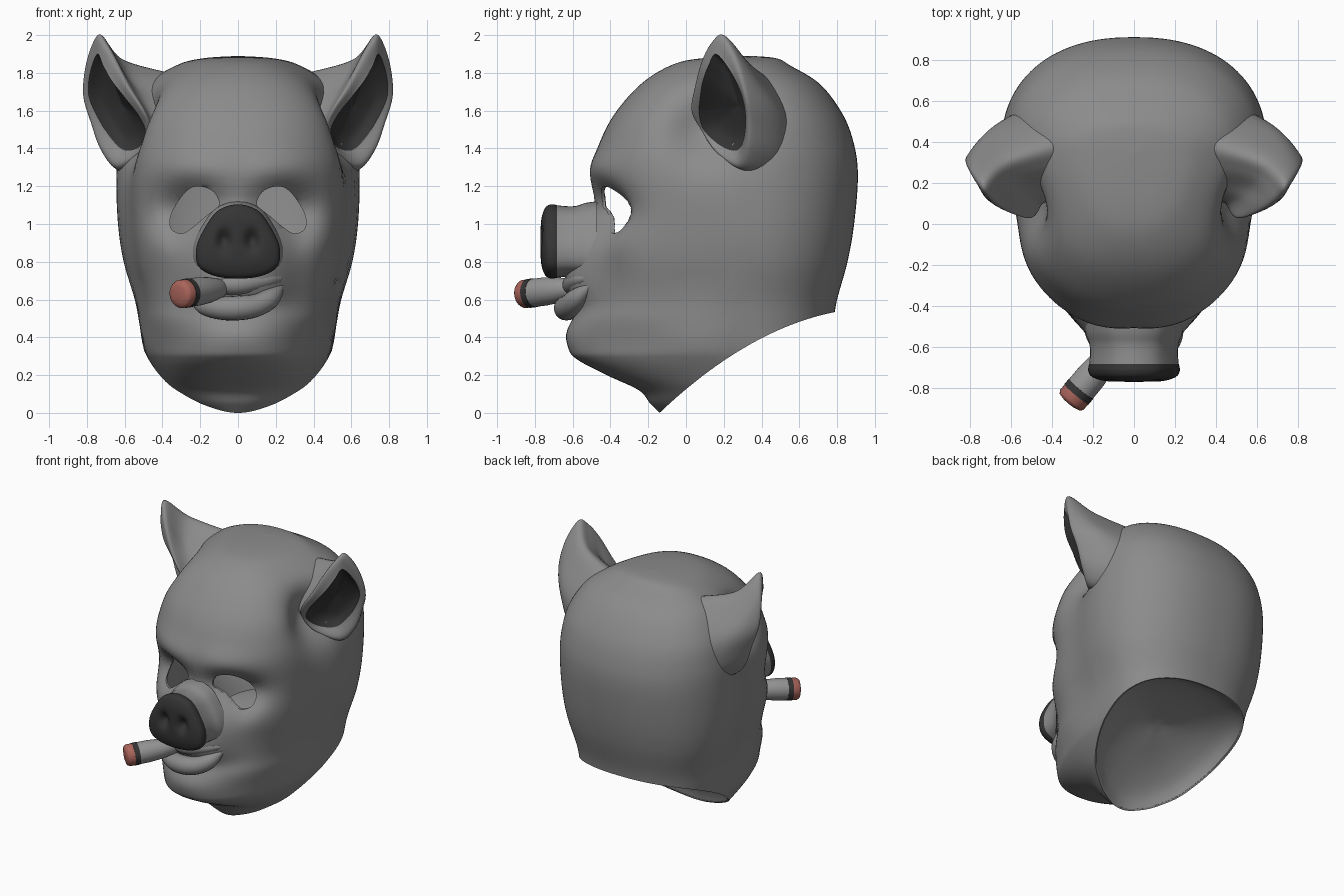
import bpy, bmesh, math
from mathutils import Vector

if "Cube" in bpy.data.objects:
    bpy.data.objects.remove(bpy.data.objects["Cube"])


def material(name, rgb):
    m = bpy.data.materials.new(name)
    m.diffuse_color = (*rgb, 1)
    m.use_nodes = True
    m.node_tree.nodes["Principled BSDF"].inputs["Base Color"].default_value = m.diffuse_color
    return m


SKIN = material("grey_rubber", (0.26, 0.26, 0.26))
DARK = material("dark_grey", (0.035, 0.035, 0.035))
PAPER = material("cigar_grey", (0.30, 0.30, 0.30))
EMBER = material("ember_red", (0.40, 0.13, 0.105))


def point(pts, u, closed=False):
    """Catmull-Rom point at parameter u (one unit per span)."""
    m = len(pts)
    k = min(int(u), (m if closed else m - 1) - 1)
    t = u - k
    a, b, c, d = [Vector(pts[j % m] if closed else pts[max(0, min(m - 1, j))])
                  for j in range(k - 1, k + 3)]
    return 0.5 * (2 * b + (c - a) * t + (2 * a - 5 * b + 4 * c - d) * t * t
                  + (3 * b - a - 3 * c + d) * t ** 3)


def spline(pts, n, closed=False):
    if closed:
        return [point(pts, i / n * len(pts), True) for i in range(n)]
    return [point(pts, i / (n - 1) * (len(pts) - 1)) for i in range(n)]


def skin(name, rows, mat, face=None, angle=50):
    """Join closed rows of points into a smooth surface."""
    bm = bmesh.new()
    grid = [[bm.verts.new(p) for p in r] for r in rows]
    n = len(rows[0])
    for a, b in zip(grid, grid[1:]):
        for j in range(n):
            bm.faces.new((a[j], a[(j + 1) % n], b[(j + 1) % n], b[j]))
    bmesh.ops.remove_doubles(bm, verts=bm.verts, dist=0.0002)
    bmesh.ops.recalc_face_normals(bm, faces=bm.faces)
    if face:
        total = sum((f.normal * f.calc_area() for f in bm.faces), Vector())
        if total.dot(Vector(face)) < 0:
            bmesh.ops.reverse_faces(bm, faces=bm.faces)
    me = bpy.data.meshes.new(name)
    bm.to_mesh(me)
    bm.free()
    me.materials.append(mat)
    ob = bpy.data.objects.new(name, me)
    bpy.context.collection.objects.link(ob)
    smooth(ob, angle)
    return ob


def smooth(ob, angle=50):
    bpy.ops.object.select_all(action='DESELECT')
    ob.select_set(True)
    bpy.context.view_layer.objects.active = ob
    bpy.ops.object.shade_smooth_by_angle(angle=math.radians(angle))


def loft(rings, around=48, along=16):
    cols = list(zip(*[spline(r, around, True) for r in rings]))
    return list(zip(*[spline(c, along) for c in cols]))


def bump(x, z, cx, cz, sx, sz, power=2):
    return math.exp(-abs((abs(x) - cx) / sx) ** power / 2 - abs((z - cz) / sz) ** power / 2)


# ---- head shell: height, front y, back y, half width
SECTIONS = [(0, -.14, .60, .20), (.05, -.19, .65, .30), (.12, -.25, .70, .38),
            (.20, -.42, .73, .43), (.28, -.57, .75, .475), (.34, -.61, .76, .50),
            (.48, -.59, .78, .525), (.60, -.53, .80, .55), (.80, -.50, .855, .61),
            (1.0, -.48, .89, .64), (1.25, -.50, .91, .65), (1.42, -.46, .89, .64),
            (1.58, -.38, .83, .60), (1.74, -.24, .71, .49), (1.84, -.08, .55, .33),
            (1.877, .08, .48, .19), (1.89, .35, .35, 0)]
YC, EXP = .35, 2 / 2.3


def head_point(u, a):
    z, yf, yb, w = point(SECTIONS, u)
    c, s = math.cos(a), math.sin(a)
    x = w * math.copysign(abs(c) ** EXP, c)
    y = YC + (yb - YC if s > 0 else yf - YC) * abs(s) ** EXP
    # narrow temples in front of the ears
    x *= 1 - .07 * math.exp(-((y - .05) / .22) ** 2) * min(1, max(0, (z - .4) / .3))
    x *= 1 - .25 * math.exp(-((y - .12) / .19) ** 2 - ((z - 1.52) / .18) ** 2)
    return Vector((x, y, z))


def above_neck(p):
    q = p.y + .14
    return p.z - (.951 * q - .405 * q * q)


COLS, ROWS = 112, 96
columns = []
for j in range(COLS):
    a = 2 * math.pi * j / COLS
    lo, hi = 0.0, len(SECTIONS) - 4.0
    for _ in range(30):
        mid = (lo + hi) / 2
        if above_neck(head_point(mid, a)) < 0:
            lo = mid
        else:
            hi = mid
    col = []
    for i in range(ROWS):
        p = head_point(hi + (len(SECTIONS) - 1 - hi) * i / (ROWS - 1), a)
        if p.y < .1:  # eye sockets, brows, cheeks, muzzle, chin, jowls
            p.y += (.14 * bump(p.x, p.z, .26, 1.07, .12, .10)
                    - .03 * bump(p.x, p.z, .22, 1.28, .15, .07)
                    - .04 * bump(p.x, p.z, .42, .90, .08, .09)
                    - .135 * bump(p.x, p.z, 0, .81, .225, .19, 4)
                    - .03 * bump(p.x, p.z, 0, .42, .16, .06)
                    + .05 * bump(p.x, p.z, .42, .35, .13, .08)) * min(1, (.1 - p.y) * 3)
        col.append(p)
    columns.append(col)
head = skin("mask_head", list(zip(*columns)), SKIN)

# ---- hollow inside of the neck, closed by a shallow dish
MID = Vector((0, .32, .36))
rim = [c[0] for c in columns]
skin("neck_dish", loft([[MID + (p - MID) * k + Vector((0, -.5, .86)) * d for p in rim]
                        for k, d in ((.985, .005), (.85, .07), (.5, .12), (0, .14))], COLS, 10),
     SKIN, (0, .5, -.86))

# ---- wall thickness and eye holes
EYE = [(.10, 1.10), (.125, 1.165), (.18, 1.195), (.24, 1.195), (.29, 1.155), (.34, 1.08),
       (.36, 1.02), (.35, .97), (.30, .95), (.25, .975), (.16, 1.05)]
solid = head.modifiers.new("thickness", 'SOLIDIFY')
solid.thickness, solid.offset = .012, -1
cutters = []
for s in (-1, 1):
    bm = bmesh.new()
    f = bm.faces.new([bm.verts.new((s * p.x, -.9, p.y)) for p in spline(EYE, 44, True)])
    out = bmesh.ops.extrude_face_region(bm, geom=[f])
    bmesh.ops.translate(bm, vec=(0, .9, 0),
                        verts=[v for v in out["geom"] if isinstance(v, bmesh.types.BMVert)])
    bmesh.ops.recalc_face_normals(bm, faces=bm.faces)
    me = bpy.data.meshes.new("eye_cutter")
    bm.to_mesh(me)
    bm.free()
    me.materials.append(SKIN)
    cut = bpy.data.objects.new("eye_cutter", me)
    bpy.context.collection.objects.link(cut)
    cut.hide_render = True
    cutters.append(cut)
    mod = head.modifiers.new("eye_hole", 'BOOLEAN')
    mod.operation, mod.solver, mod.object = 'DIFFERENCE', 'EXACT', cut
bpy.context.view_layer.objects.active = head
for mod in list(head.modifiers):
    bpy.ops.object.modifier_apply(modifier=mod.name)
for cut in cutters:
    bpy.data.objects.remove(cut)
smooth(head, 45)

# ---- snout and its dark nose pad, lofted from one outline
HALF = [(.10, 1.07), (.165, .99), (.215, .88), (.205, .78), (.125, .73)]
NOSE = [(0, 1.10)] + HALF + [(0, .715)] + [(-x, z) for x, z in reversed(HALF)]


def nose_ring(y, sx, sz):
    return [Vector((x * sx, y, .9 + (z - .9) * sz)) for x, z in NOSE]


skin("snout", loft([nose_ring(-.47, 1.12, 1.10), nose_ring(-.53, 1.08, 1.06),
                    nose_ring(-.58, 1.0, .98), nose_ring(-.63, .98, .97),
                    nose_ring(-.69, 1, 1)]), SKIN)
pad = loft([nose_ring(-.682, 1, 1), nose_ring(-.715, 1.02, 1.02), nose_ring(-.745, .93, .93),
            nose_ring(-.765, .65, .65), nose_ring(-.77, .3, .3), nose_ring(-.77, 0, 0)],
           64, 40)
for row in pad:
    for p in row:
        if p.y < -.74:  # nostrils
            p.y += .045 * bump(p.x, p.z, .075, .915, .025, .035)
skin("nose_pad", pad, DARK, (0, -1, 0))


# ---- lips: tapered tubes along a path of (x, y, z, radius)
def tube(name, path):
    pts = spline(path, 28)
    rows = []
    for i, p in enumerate(pts):
        d = pts[min(i + 1, 27)] - pts[max(i - 1, 0)]
        q = Vector((d.x, d.y, d.z)).to_track_quat('X', 'Z')
        rows.append([p.xyz + q @ Vector((0, p.w * math.cos(k * math.tau / 20),
                                         p.w * math.sin(k * math.tau / 20)))
                     for k in range(20)])
    return skin(name, rows, SKIN)


tube("lower_lip", [(-.24, -.50, .59, .01), (-.18, -.565, .565, .045), (-.10, -.615, .555, .06),
                   (0, -.635, .555, .065), (.10, -.615, .57, .06), (.18, -.57, .615, .05),
                   (.235, -.50, .68, .01)])
tube("upper_lip", [(-.22, -.53, .67, .02), (-.14, -.575, .68, .045), (0, -.60, .68, .055),
                   (.14, -.575, .70, .04), (.22, -.53, .71, .02)])

# ---- ears: outer lip and edge of the dark bowl, right side
LIP = [(.74, .20, 2.0), (.795, .28, 1.86), (.815, .33, 1.68), (.775, .345, 1.53),
       (.725, .33, 1.39), (.64, .28, 1.30), (.52, .16, 1.38), (.47, .08, 1.50),
       (.50, .03, 1.60), (.58, .05, 1.73), (.65, .09, 1.87), (.70, .14, 1.96)]
BOWL = [(.745, .16, 1.90), (.783, .24, 1.80), (.79, .295, 1.68), (.74, .315, 1.56),
        (.67, .305, 1.45), (.60, .27, 1.39), (.52, .19, 1.41), (.49, .10, 1.49),
        (.53, .07, 1.58), (.60, .075, 1.67), (.67, .09, 1.76), (.715, .12, 1.84)]
LIP, BOWL = [Vector(p) for p in LIP], [Vector(p) for p in BOWL]
CENTRE = Vector((.66, .20, 1.63))
base = [Vector((.33 + (p.x - .66) * .4, .40 + (p.y - .2) * 1.6, 1.48 + (p.z - 1.65) * .9))
        for p in LIP]
middle = [p.lerp(b, .4) + Vector((.03, .035, -.05 if p.z > 1.8 else 0))
          for p, b in zip(LIP, base)]
deep = [p.lerp(CENTRE, .3) + Vector((-.03, .05, 0)) for p in BOWL]
bottom = [CENTRE + Vector((-.05, .08, 0))] * 12
for s, side in ((-1, "left"), (1, "right")):
    def flip(rows):
        return [[Vector((s * p.x, p.y, p.z)) for p in r] for r in rows]
    skin(side + "_ear", flip(loft([BOWL, LIP, middle, base], 60, 24)), SKIN, None, 80)
    skin(side + "_ear_inside", flip(loft([BOWL, deep, bottom], 60, 14)), DARK, (s * .6, -.8, 0))

# ---- cigar: lathe profiles of (distance from the mouth, radius)
START, END = Vector((-.06, -.565, .665)), Vector((-.318, -.875, .627))
TURN = (END - START).to_track_quat('Z', 'Y')
for name, mat, profile in (
        ("cigar_body", PAPER, [(0, 0), (0, .025), (.06, .05), (.15, .068), (.24, .075), (.31, .075)]),
        ("cigar_band", DARK, [(.31, .07), (.31, .077), (.345, .077), (.345, .07)]),
        ("cigar_ember", EMBER, [(.34, .075), (.38, .075), (.395, .066), (.402, .04), (.403, 0)])):
    skin(name, [[START + TURN @ Vector((r * math.cos(k * math.tau / 32),
                                        r * math.sin(k * math.tau / 32), d))
                 for k in range(32)] for d, r in profile], mat)
